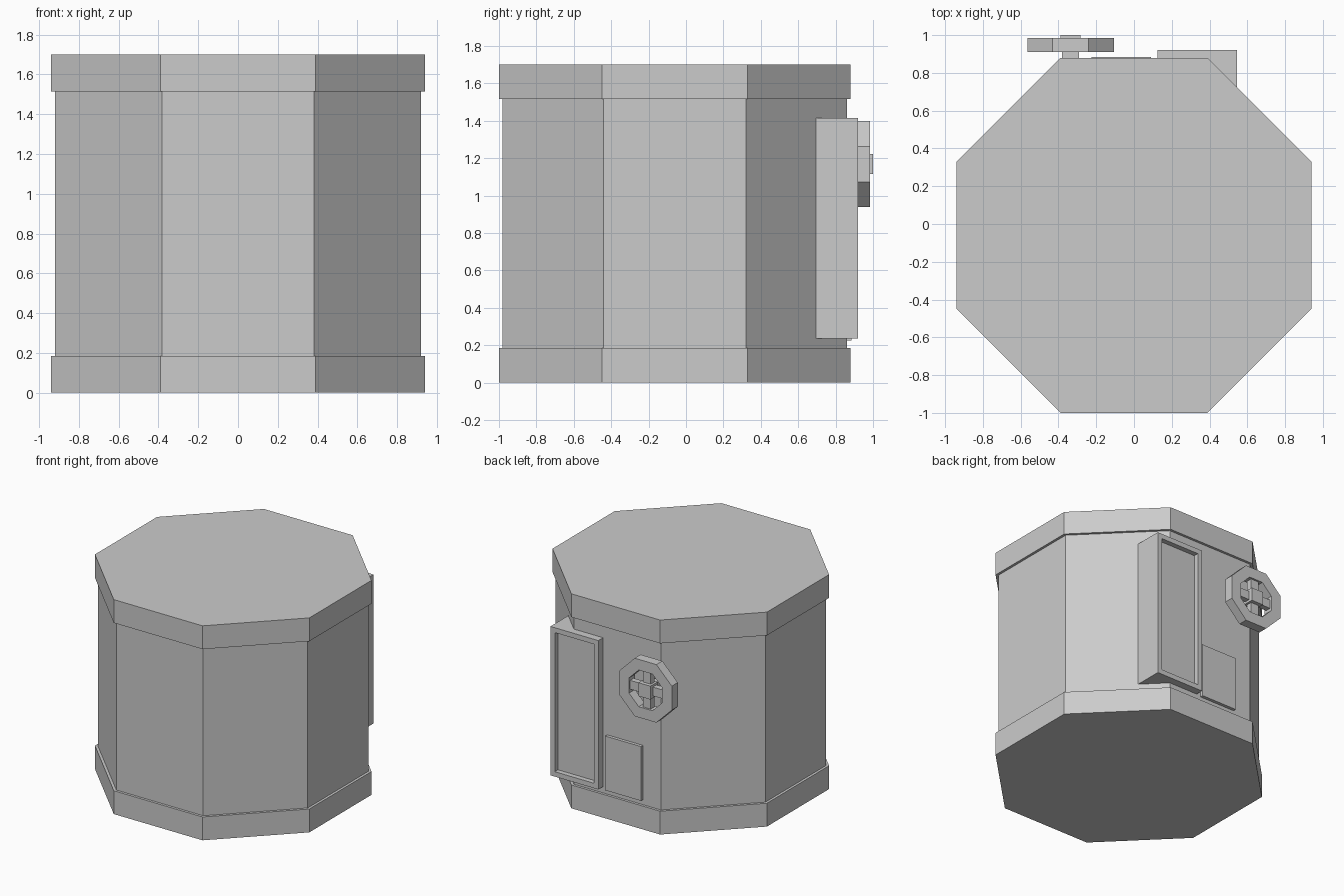
import bpy, bmesh, math
from mathutils import Matrix, Vector

if "Cube" in bpy.data.objects:
    bpy.data.objects.remove(bpy.data.objects["Cube"])

CY = -0.06                      # centre of the octagonal body in y
WX, WZ = -0.335, 1.168          # centre of the hand wheel


def finish(name, bm):
    bmesh.ops.recalc_face_normals(bm, faces=bm.faces)
    me = bpy.data.meshes.new(name)
    bm.to_mesh(me)
    bm.free()
    ob = bpy.data.objects.new(name, me)
    bpy.context.collection.objects.link(ob)
    return ob


def octagon(apothem):
    r = apothem / math.cos(math.pi / 8)
    angles = [math.pi / 8 + i * math.pi / 4 for i in range(8)]
    return [(r * math.cos(a), r * math.sin(a)) for a in angles]


def octagon_prism(name, apothem, z0, z1):
    bm = bmesh.new()
    face = bm.faces.new([bm.verts.new((x, y + CY, z0)) for x, y in octagon(apothem)])
    ext = bmesh.ops.extrude_face_region(bm, geom=[face], use_keep_orig=True)
    top = [v for v in ext["geom"] if isinstance(v, bmesh.types.BMVert)]
    bmesh.ops.translate(bm, verts=top, vec=(0, 0, z1 - z0))
    return finish(name, bm)


def box(name, x0, x1, y0, y1, z0, z1, inset=0, depth=0):
    bm = bmesh.new()
    centre = Vector(((x0 + x1) / 2, (y0 + y1) / 2, (z0 + z1) / 2))
    mat = Matrix.Translation(centre) @ Matrix.Diagonal((x1 - x0, y1 - y0, z1 - z0, 1))
    bmesh.ops.create_cube(bm, size=1, matrix=mat)
    if inset:
        # Recess the face that looks towards +y
        bm.faces.ensure_lookup_table()
        back = max(bm.faces, key=lambda f: f.calc_center_median().y)
        bmesh.ops.inset_individual(bm, faces=[back], thickness=inset)
        ext = bmesh.ops.extrude_discrete_faces(bm, faces=[back])
        bmesh.ops.translate(bm, verts=ext["faces"][0].verts, vec=(0, -depth, 0))
    return finish(name, bm)


def wheel_ring(name, outer, inner, y0, y1):
    bm = bmesh.new()
    # Four loops walked around the square section of the rim
    loops = [[bm.verts.new((WX + x, y, WZ + z)) for x, z in octagon(r)]
             for r, y in ((outer, y0), (outer, y1), (inner, y1), (inner, y0))]
    for k in range(4):
        a, b = loops[k], loops[(k + 1) % 4]
        for i in range(8):
            j = (i + 1) % 8
            bm.faces.new((a[i], a[j], b[j], b[i]))
    return finish(name, bm)


# Octagonal body with a band at the bottom and top
octagon_prism("body", 0.92, 0.1, 1.6)
octagon_prism("bottom_band", 0.94, 0, 0.185)
octagon_prism("top_band", 0.94, 1.515, 1.70)

# Tall cabinet with recessed door, and small flat hatch beside it
box("cabinet", 0.125, 0.545, 0.68, 0.92, 0.235, 1.415, inset=0.055, depth=0.04)
box("hatch", -0.225, 0.09, 0.82, 0.885, 0.225, 0.655)

# Hand wheel: rim, crossed spokes, hub and shaft
wheel_ring("wheel_rim", 0.23, 0.145, 0.91, 0.985)
box("wheel_spoke_across", WX - 0.16, WX + 0.16, 0.925, 0.97, WZ - 0.035, WZ + 0.035)
box("wheel_spoke_upright", WX - 0.035, WX + 0.035, 0.925, 0.97, WZ - 0.16, WZ + 0.16)
box("wheel_hub", WX - 0.053, WX + 0.053, 0.91, 1.0, WZ - 0.053, WZ + 0.053)
box("wheel_shaft", WX - 0.045, WX + 0.045, 0.82, 0.92, WZ - 0.045, WZ + 0.045)
